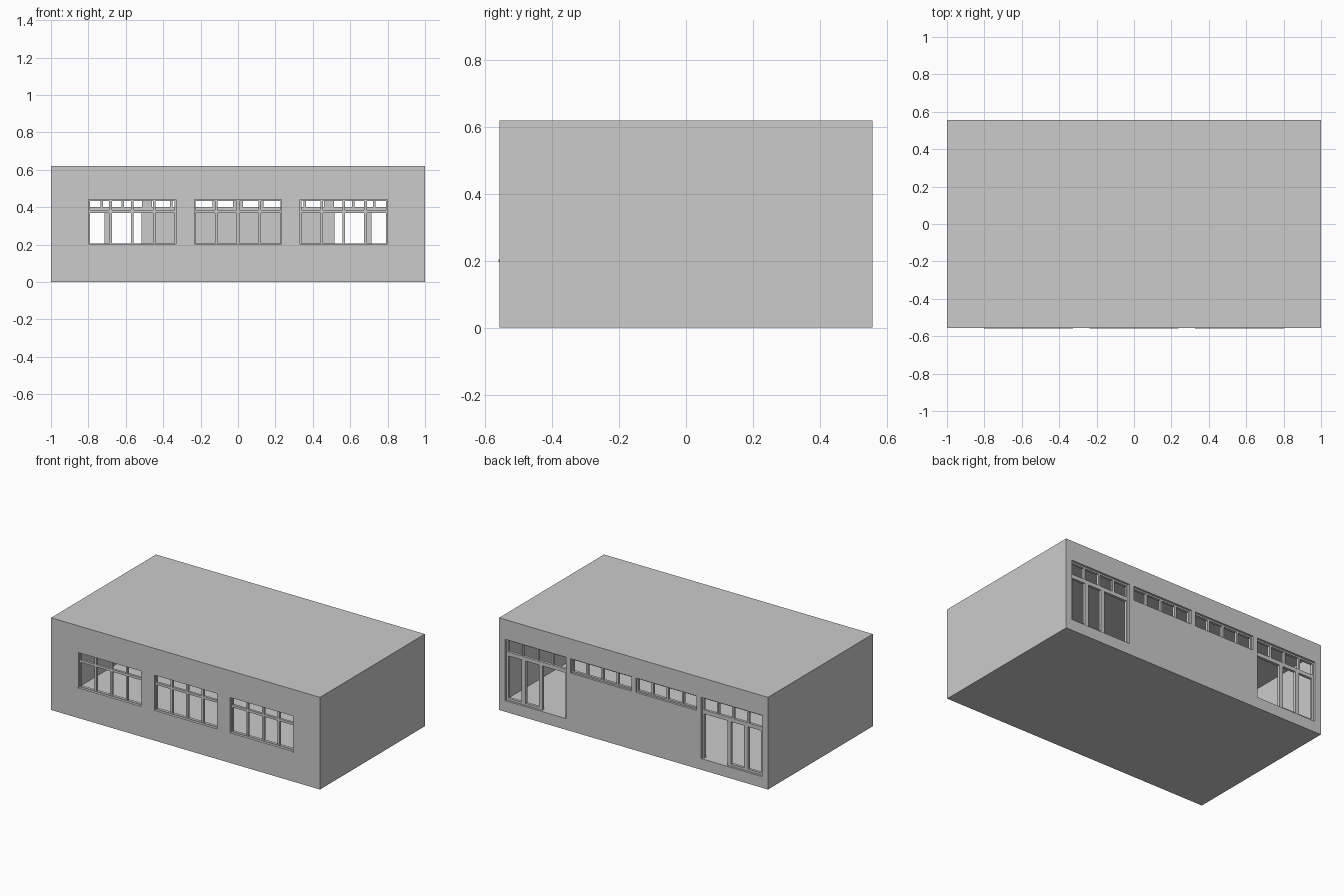
import bpy, bmesh

if "Cube" in bpy.data.objects:
    bpy.data.objects.remove(bpy.data.objects["Cube"])

HX, HY = 1.0, 0.557          # half length, half depth
FLOOR, CEIL, TOP = 0.075, 0.545, 0.62
T = 0.04                     # wall thickness


def boxes(name, parts):
    """One object from a list of (x0, x1, y0, y1, z0, z1) boxes."""
    bm = bmesh.new()
    for x0, x1, y0, y1, z0, z1 in parts:
        vs = bmesh.ops.create_cube(bm, size=1)["verts"]
        for v in vs:
            v.co = ((x0 + x1) / 2 + v.co.x * (x1 - x0),
                    (y0 + y1) / 2 + v.co.y * (y1 - y0),
                    (z0 + z1) / 2 + v.co.z * (z1 - z0))
    me = bpy.data.meshes.new(name)
    bm.to_mesh(me)
    bm.free()
    ob = bpy.data.objects.new(name, me)
    bpy.context.collection.objects.link(ob)
    return ob


def wall(name, y0, y1, openings):
    """Wall along x with (x0, x1, z0, z1) openings, left to right."""
    parts, x = [], -HX + T
    for a, b, z0, z1 in openings:
        parts.append((x, a, y0, y1, FLOOR, CEIL))
        if z0 > FLOOR:
            parts.append((a, b, y0, y1, FLOOR, z0))
        parts.append((a, b, y0, y1, z1, CEIL))
        x = b
    parts.append((x, HX - T, y0, y1, FLOOR, CEIL))
    return boxes(name, parts)


def frame(x0, x1, z0, z1, y0, y1, n, w=0.010, m=0.014):
    """Rectangular frame split into n panes by mullions."""
    out = [(x0, x1, y0, y1, z0, z0 + w), (x0, x1, y0, y1, z1 - w, z1),
           (x0, x0 + w, y0, y1, z0 + w, z1 - w), (x1 - w, x1, y0, y1, z0 + w, z1 - w)]
    for i in range(1, n):
        x = x0 + (x1 - x0) * i / n
        out.append((x - m / 2, x + m / 2, y0, y1, z0 + w, z1 - w))
    return out


# Slabs and end walls
boxes("floor_slab", [(-HX, HX, -HY, HY, 0, FLOOR)])
boxes("roof_slab", [(-HX, HX, -HY, HY, CEIL, TOP)])
for side, s in (("left", -1), ("right", 1)):
    a, b = sorted((s * HX, s * (HX - T)))
    boxes(side + "_wall", [(a, b, -HY, HY, FLOOR, CEIL)])

# Front wall with three windows
fronts = [(c - 0.233, c + 0.233, 0.20, 0.44) for c in (-0.565, 0, 0.565)]
wall("front_wall", -HY, -HY + T, fronts)
for i, (a, b, z0, z1) in enumerate(fronts):
    y0, y1 = -HY + 0.015, -HY + 0.031
    boxes(f"front_window_{i + 1}", frame(a, b, z0, z1, y0, y1, 4, 0.007)
          + [(a, b, y0, y1, 0.37, 0.386)])
    boxes(f"window_sill_{i + 1}", [(a - 0.005, b + 0.005, -HY - 0.003, -HY + T, z0 - 0.004, z0 + 0.004)])

# Back wall: glazed door bays at the ends, high windows between
Z_HIGH, Z_TOP = 0.39, 0.487
backs = [(-0.955, -0.503, FLOOR, Z_TOP), (-0.469, -0.017, Z_HIGH, Z_TOP),
         (0.017, 0.469, Z_HIGH, Z_TOP), (0.503, 0.955, FLOOR, Z_TOP)]
wall("back_wall", HY - T, HY, backs)
y0, y1 = HY - 0.032, HY - 0.014
for i, (a, b, z0, z1) in enumerate(backs):
    boxes(f"high_window_{i + 1}", frame(a, b, Z_HIGH, z1, y0, y1, 4))

# Door bays: open doorway on the inner side, two narrow lights outside
for side, s in (("left", -1), ("right", 1)):
    def fr(x0, x1, n, w):
        a, b = sorted((s * x0, s * x1))
        return frame(a, b, FLOOR, Z_HIGH, y0, y1, n, w)
    boxes(side + "_side_lights", fr(0.70, 0.827, 1, 0.015) + fr(0.827, 0.955, 1, 0.015))
    jambs = []
    for x0, x1 in ((0.503, 0.515), (0.688, 0.70)):
        a, b = sorted((s * x0, s * x1))
        jambs.append((a, b, y0, y1, FLOOR, Z_HIGH))
    a, b = sorted((s * 0.503, s * 0.955))
    jambs.append((a, b, y0, y1, Z_HIGH - 0.016, Z_HIGH))
    boxes(side + "_door_frame", jambs)
